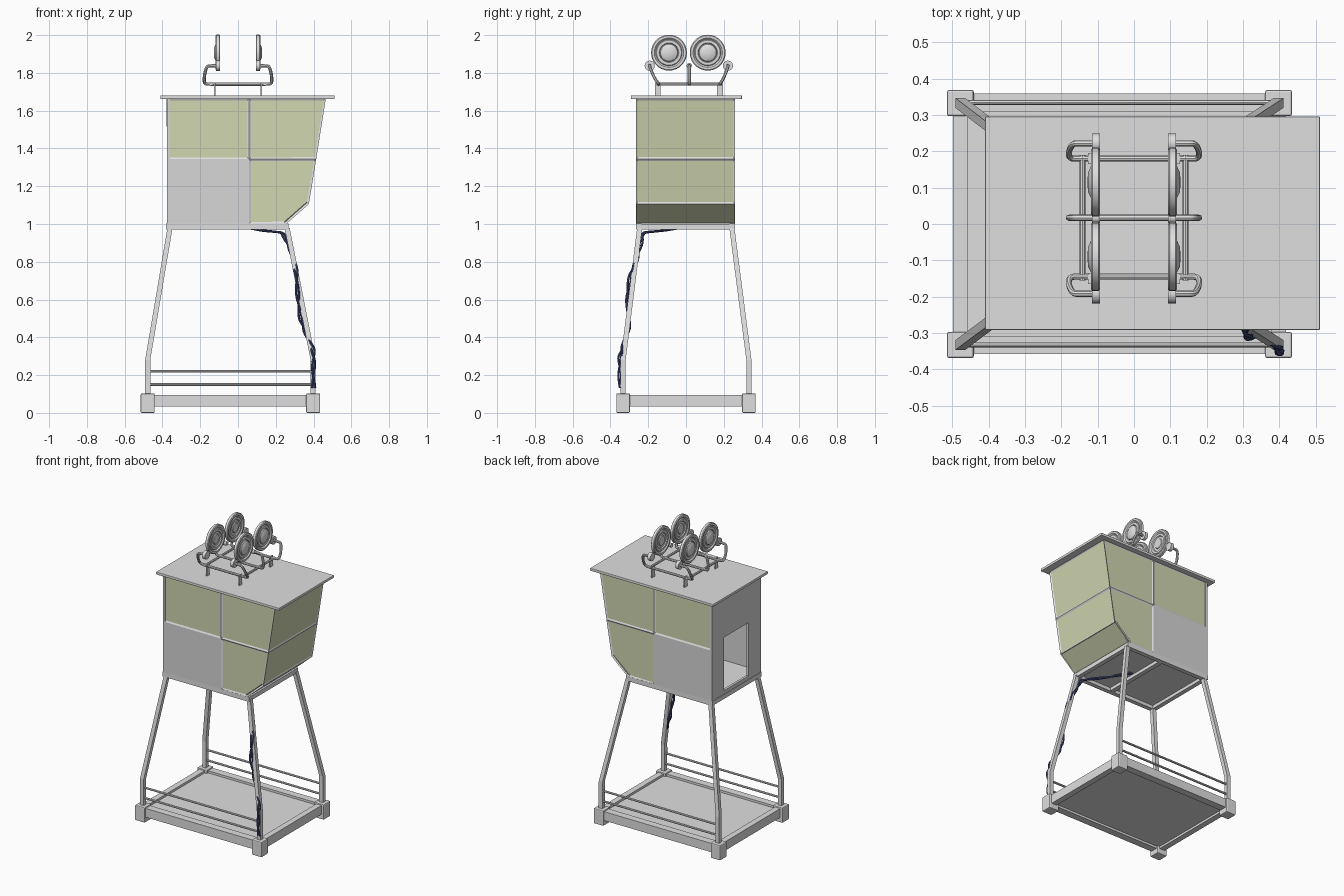
import bpy, bmesh, math
from mathutils import Vector

cube = bpy.data.objects.get("Cube")
if cube:
    bpy.data.objects.remove(cube, do_unlink=True)


def material(name, rgb):
    m = bpy.data.materials.new(name)
    m.use_nodes = True
    m.diffuse_color = (*rgb, 1)
    m.node_tree.nodes["Principled BSDF"].inputs["Base Color"].default_value = (*rgb, 1)
    return m


METAL = material("light grey metal", (0.74, 0.74, 0.74))
WALL = material("grey wall", (0.68, 0.68, 0.68))
GLASS = material("olive glass", (0.64, 0.68, 0.44))
CABLE = material("dark blue cable", (0.06, 0.08, 0.22))


def finish(bm, name, *mats, smooth=False):
    mesh = bpy.data.meshes.new(name)
    bm.to_mesh(mesh)
    bm.free()
    ob = bpy.data.objects.new(name, mesh)
    bpy.context.collection.objects.link(ob)
    for m in mats:
        mesh.materials.append(m)
    if smooth:
        bpy.ops.object.select_all(action="DESELECT")
        ob.select_set(True)
        bpy.context.view_layer.objects.active = ob
        bpy.ops.object.shade_smooth_by_angle(angle=math.radians(35))
    return ob


def loft(name, rings, mat, smooth=False):
    """Skin a list of equal-length point rings and cap both ends."""
    bm = bmesh.new()
    loops = [[bm.verts.new(p) for p in r] for r in rings]
    n = len(loops[0])
    for a, b in zip(loops, loops[1:]):
        for i in range(n):
            bm.faces.new((a[i], a[(i + 1) % n], b[(i + 1) % n], b[i]))
    bm.faces.new(loops[0])
    bm.faces.new(loops[-1])
    bmesh.ops.recalc_face_normals(bm, faces=bm.faces)
    return finish(bm, name, mat, smooth=smooth)


def box(name, x0, x1, y0, y1, z0, z1, mat=METAL, bevel=0):
    ob = loft(name, [[(x0, y0, z), (x1, y0, z), (x1, y1, z), (x0, y1, z)] for z in (z0, z1)], mat)
    if bevel:
        mod = ob.modifiers.new("soft edges", "BEVEL")
        mod.width, mod.segments = bevel, 2
    return ob


def tube(name, pts, radius, mat=METAL, rounded=False):
    """Round tube along a path, as a mesh."""
    cu = bpy.data.curves.new(name, "CURVE")
    cu.dimensions = "3D"
    cu.bevel_depth, cu.bevel_resolution, cu.use_fill_caps = radius, 2, True
    sp = cu.splines.new("NURBS" if rounded else "POLY")
    sp.points.add(len(pts) - 1)
    for p, co in zip(sp.points, pts):
        p.co = (*co, 1)
    if rounded:
        sp.order_u, sp.use_endpoint_u, sp.resolution_u = 3, True, 5
    tmp = bpy.data.objects.new(name + "_path", cu)
    bpy.context.collection.objects.link(tmp)
    bpy.context.view_layer.update()
    mesh = bpy.data.meshes.new_from_object(tmp.evaluated_get(bpy.context.evaluated_depsgraph_get()))
    bpy.data.objects.remove(tmp, do_unlink=True)
    bm = bmesh.new()
    bm.from_mesh(mesh)
    for f in bm.faces:
        f.material_index = 0
    return finish(bm, name, mat, smooth=True)


def lathe_x(name, center, profile, segs=28):
    """Turn (x offset, radius) pairs around an axis along x."""
    cx, cy, cz = center
    angles = [2 * math.pi * i / segs for i in range(segs)]
    rings = [[(cx + dx, cy + r * math.cos(a), cz + r * math.sin(a)) for a in angles] for dx, r in profile]
    return loft(name, rings, METAL, smooth=True)


# Base: deck, edge beams and corner feet
box("deck", -0.48, 0.40, -0.335, 0.34, 0.05, 0.08)
for side, y in (("front", -0.333), ("back", 0.335)):
    box(side + "_base_beam", -0.47, 0.39, y - 0.025, y + 0.025, 0.035, 0.095)
    for i, z in enumerate((0.15, 0.22)):
        tube(f"{side}_rail_{i}", [(-0.478, y, z), (0.398, y, z)], 0.007)
for side, x in (("right", -0.478), ("left", 0.398)):
    box(side + "_base_beam", x - 0.02, x + 0.02, -0.32, 0.32, 0.035, 0.095)

# Bent square legs and their feet
for sx, xb, xt in (("right", -0.478, -0.36), ("left", 0.398, 0.26)):
    for sy, yb, yt in (("front", -0.333, -0.245), ("back", 0.333, 0.243)):
        box(f"{sy}_{sx}_foot", xb - 0.037, xb + 0.037, yb - 0.036, yb + 0.036, 0, 0.103, bevel=0.006)
        h = 0.0135
        loft(f"{sy}_{sx}_leg",
             [[(x + i * h, y + j * h, z) for i, j in ((-1, -1), (1, -1), (1, 1), (-1, 1))]
              for x, y, z in ((xb, yb, 0.08), (xb, yb, 0.28), (xt, yt, 0.98))], METAL)

# Frame under the cabin
for i, y in enumerate((-0.25, 0.245)):
    box(f"cabin_sill_beam_{i}", -0.38, 0.268, y - 0.015, y + 0.015, 0.97, 1.002)
for i, x in enumerate((-0.365, -0.02, 0.253)):
    box(f"cabin_cross_beam_{i}", x - 0.015, x + 0.015, -0.25, 0.245, 0.971, 1.001)
box("cabin_floor", -0.37, 0.25, -0.255, 0.25, 0.993, 1.012)

# Cabin shell: window cells are inset into the side and slanted faces
X0, XM, ZB, ZM, ZT, Y0, Y1 = -0.375, 0.058, 1.0, 1.343, 1.664, -0.265, 0.26
knee, heel, brow = (0.375, 1.105), (0.255, ZB), (0.465, ZT)
mid = (0.414, ZM)
cells = [
    ([(X0, ZM), (XM, ZM), (XM, ZT), (X0, ZT)], 1),
    ([(XM, ZM), mid, brow, (XM, ZT)], 1),
    ([(XM, ZB), heel, knee, mid, (XM, ZM)], 1),
    ([(X0, ZB), (XM, ZB), (XM, ZM), (X0, ZM)], 0),
]
bm = bmesh.new()
cache = {}


def vert(x, y, z):
    if (x, y, z) not in cache:
        cache[(x, y, z)] = bm.verts.new((x, y, z))
    return cache[(x, y, z)]


windows, strips = [], []
for pts, glazed in cells:
    for y, order in ((Y0, pts), (Y1, pts[::-1])):
        f = bm.faces.new([vert(x, y, z) for x, z in order])
        if glazed:
            windows.append(f)
        else:
            f.material_index = 1
for a, b in ((heel, knee), (knee, mid), (mid, brow)):
    f = bm.faces.new([vert(a[0], Y0, a[1]), vert(a[0], Y1, a[1]), vert(b[0], Y1, b[1]), vert(b[0], Y0, b[1])])
    (strips if a is heel else windows).append(f)
bm.normal_update()
for faces, width in ((windows, 0.014), (strips, 0.006)):
    bmesh.ops.inset_individual(bm, faces=faces, thickness=width, depth=-0.005)
    for f in faces:
        f.material_index = 2
shell = finish(bm, "cabin_shell", METAL, WALL, GLASS)
mod = shell.modifiers.new("thickness", "SOLIDIFY")
mod.thickness, mod.offset = 0.012, -1

# End wall with doorway
outline = [(Y0, ZB), (-0.13, ZB), (-0.13, 1.385), (0.13, 1.385), (0.13, ZB), (Y1, ZB), (Y1, ZT), (Y0, ZT)]
loft("door_wall", [[(x, y, z) for y, z in outline] for x in (X0 - 0.002, X0 + 0.014)], WALL)
box("door_sill", X0 - 0.002, X0 + 0.014, -0.13, 0.13, ZB, 1.025, WALL)

# Roof slab
box("roof", -0.41, 0.512, -0.292, 0.296, 1.662, 1.68, bevel=0.003)

# Roof rack: hooked cross tubes, long bars and flat feet
for i, (yb, yt) in enumerate(((-0.145, -0.192), (0.017, 0.017), (0.18, 0.222))):
    half = [(0.10, yt, 1.838), (0.15, yt, 1.838), (0.168, yt, 1.832), (0.18, (yb + yt) / 2, 1.775),
            (0.178, yb, 1.742), (0.15, yb, 1.74)]
    path = half + [(0, yb, 1.74)] + [(-x, y, z) for x, y, z in reversed(half)]
    tube(f"rack_cross_tube_{i}", path, 0.0085, rounded=True)
wheel = [(-0.008, 0.012), (-0.008, 0.03), (-0.003, 0.034), (-0.003, 0.048), (-0.009, 0.052), (-0.009, 0.066),
         (-0.004, 0.07), (-0.012, 0.078), (-0.012, 0.09), (-0.008, 0.095)]
for s, side in ((-1, "right"), (1, "left")):
    tube(side + "_rack_bar", [(s * 0.142, -0.155, 1.74), (s * 0.142, 0.19, 1.74)], 0.008)
    for i, y in enumerate((-0.15, 0.18)):
        box(f"{side}_rack_foot_{i}", s * 0.122 - 0.004, s * 0.122 + 0.004, y - 0.015, y + 0.015, 1.675, 1.75)
    # Rolled pads on the hook ends
    for i, (y, r) in enumerate(((-0.192, 0.027), (0.017, 0.014), (0.222, 0.027))):
        lathe_x(f"{side}_hook_pad_{i}", (s * 0.105, y, 1.838), [(-0.011, r * 0.6), (-0.011, r), (0.011, r), (0.011, r * 0.6)], 16)
    # Round ribbed lamps with an outer hub
    for i, y in enumerate((-0.09, 0.115)):
        c = (s * 0.106, y, 1.907)
        lathe_x(f"{side}_lamp_{i}", c, wheel + [(-dx, r) for dx, r in reversed(wheel)])
        lathe_x(f"{side}_lamp_hub_{i}", c, [(0, 0.05), (s * 0.012, 0.045), (s * 0.02, 0.028), (s * 0.022, 0.01)], 20)

# Twisted cable strands hanging down one leg
route = [(0.02, 0.0, 0.985), (0.13, -0.12, 0.965), (0.235, -0.225, 0.955), (0.265, -0.24, 0.89), (0.30, -0.262, 0.81),
         (0.31, -0.295, 0.73), (0.315, -0.312, 0.62), (0.33, -0.302, 0.5), (0.355, -0.305, 0.43),
         (0.395, -0.335, 0.35), (0.402, -0.352, 0.29), (0.398, -0.35, 0.2), (0.402, -0.35, 0.1)]
for k in range(2):
    pts = []
    for i, (a, b) in enumerate(zip(route, route[1:])):
        for j in range(3):
            t = (i * 3 + j) * 0.9 + k * math.pi
            p = Vector(a).lerp(Vector(b), j / 3)
            pts.append(p + Vector((math.cos(t), math.sin(t), 0)) * 0.008)
    tube(f"cable_strand_{k}", pts, 0.006, CABLE, rounded=True)
